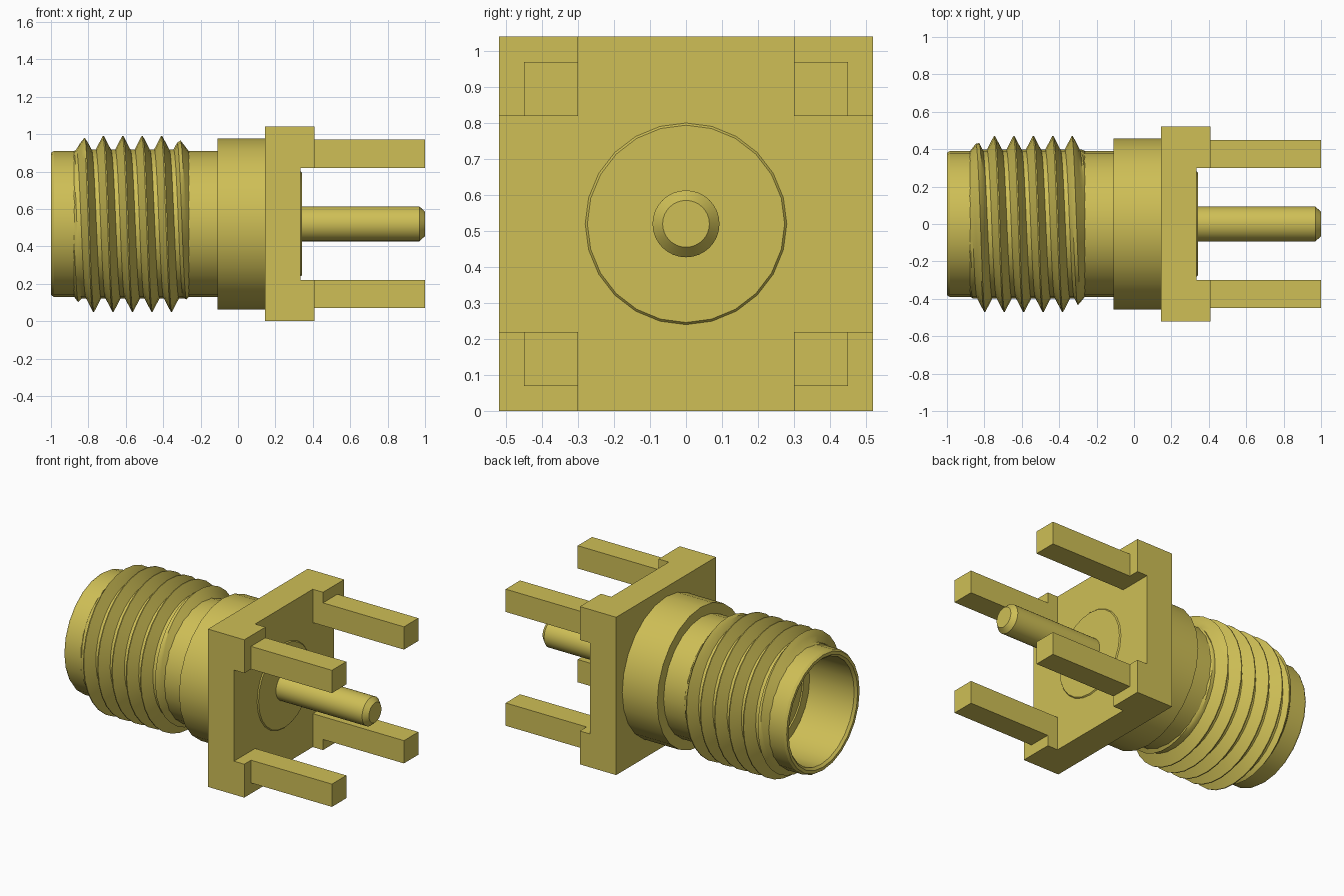
import bpy, bmesh, math
from mathutils import Vector

old = bpy.data.objects.get("Cube")
if old:
    bpy.data.objects.remove(old, do_unlink=True)

AXIS_Z = 0.52   # height of the connector axis
SIDES = 24

gold = bpy.data.materials.new("brushed gold")
gold.use_nodes = True
GOLD = (0.62, 0.52, 0.093, 1)
gold.diffuse_color = GOLD
gold.node_tree.nodes["Principled BSDF"].inputs["Base Color"].default_value = GOLD


def finish(name, bm, smooth=False):
    mesh = bpy.data.meshes.new(name)
    bm.to_mesh(mesh)
    bm.free()
    mesh.materials.append(gold)
    obj = bpy.data.objects.new(name, mesh)
    bpy.context.collection.objects.link(obj)
    if smooth:
        bpy.ops.object.select_all(action='DESELECT')
        obj.select_set(True)
        bpy.context.view_layer.objects.active = obj
        bpy.ops.object.shade_smooth_by_angle(angle=math.radians(30))
    return obj


def around(x, r, phi):
    return Vector((x, -r * math.sin(phi), AXIS_Z + r * math.cos(phi)))


def sweep(bm, rows):
    """Skin neighbouring rows of points with quads."""
    grid = [[bm.verts.new(p) for p in row] for row in rows]
    for a, b in zip(grid, grid[1:]):
        for j in range(len(a) - 1):
            bm.faces.new((a[j], b[j], b[j + 1], a[j + 1]))
    bmesh.ops.remove_doubles(bm, verts=bm.verts[:], dist=0.0001)
    bmesh.ops.dissolve_degenerate(bm, edges=bm.edges[:], dist=0.0001)


def revolve(name, profile, sides=SIDES):
    """Turn a profile of (x, radius) points about the connector axis."""
    bm = bmesh.new()
    sweep(bm, [[around(x, r, math.tau * i / sides) for x, r in profile]
               for i in range(sides + 1)])
    bmesh.ops.recalc_face_normals(bm, faces=bm.faces[:])
    return finish(name, bm, True)


def box(bm, lo, hi):
    lo, hi = Vector(lo), Vector(hi)
    verts = bmesh.ops.create_cube(bm, size=1)["verts"]
    for v in verts:
        v.co = Vector(((lo[k] + hi[k]) / 2 + v.co[k] * (hi[k] - lo[k]) for k in range(3)))


# Hollow barrel with its wider collar
revolve("barrel", [(0.145, 0.28), (0.145, 0.457), (-0.11, 0.457), (-0.11, 0.39),
                   (-0.985, 0.39), (-1.0, 0.38), (-1.0, 0.36), (-0.985, 0.345),
                   (-0.66, 0.345), (-0.66, 0.28), (0.145, 0.28)])

# Insulator core with a socket at the mating end and a thin disc at the rear
revolve("insulator", [(-0.4, 0), (-0.4, 0.075), (-0.65, 0.075), (-0.65, 0.28),
                      (0.335, 0.28), (0.342, 0.274), (0.342, 0)])

# Centre pin
revolve("centre_pin", [(0.3, 0), (0.3, 0.093), (0.97, 0.093), (1.0, 0.065), (1.0, 0)], 32)

# Helical screw thread, tapered off at both ends
PITCH, ROOT, CREST = 0.104, 0.398, 0.47
START, END = -0.88, -0.26
SHAPE = [(0, 1), (0.06, 1), (0.24, 0.5), (0.42, 0), (0.5, 0),
         (0.64, 0), (0.82, 0.5)]


def thread_point(turn, offset, height, phi):
    x = -0.72 + PITCH * (turn + offset - 0.03 + phi / math.tau)
    x = min(max(x, START), END)
    r = ROOT + (CREST - ROOT) * height
    r = min(r, 0.385 + 1.3 * (x - START), 0.385 + 1.3 * (END - x))
    return around(x, r, phi)


bm = bmesh.new()
STEPS = 32
sweep(bm, [[thread_point(t, o, h, math.tau * i / STEPS)
            for t in range(-4, 7) for o, h in SHAPE] for i in range(STEPS + 1)])
finish("screw_thread", bm, True)

# Square flange with a raised pad in each corner
HALF, INNER = 0.52, 0.30
bm = bmesh.new()
box(bm, (0.145, -HALF, 0), (0.335, HALF, 2 * HALF))
for s in (-1, 1):
    for normal in ((0, 1, 0), (0, 0, 1)):
        bmesh.ops.bisect_plane(bm, geom=bm.verts[:] + bm.edges[:] + bm.faces[:],
                               plane_co=(0, s * INNER, AXIS_Z + s * INNER), plane_no=normal)
bm.normal_update()
corners = []
for f in bm.faces:
    c = f.calc_center_median()
    if f.normal.x > 0.9 and abs(c.y) > INNER and abs(c.z - AXIS_Z) > INNER:
        corners.append(f)
for f in bmesh.ops.extrude_discrete_faces(bm, faces=corners)["faces"]:
    bmesh.ops.translate(bm, verts=f.verts[:], vec=(0.075, 0, 0))
bmesh.ops.recalc_face_normals(bm, faces=bm.faces[:])
finish("flange", bm)

# Four square mounting legs
for side, sy in (("back", 1), ("front", -1)):
    for level, sz in (("upper", 1), ("lower", -1)):
        ys = sorted((sy * INNER, sy * 0.45))
        zs = sorted((AXIS_Z + sz * INNER, AXIS_Z + sz * 0.45))
        bm = bmesh.new()
        box(bm, (0.41, ys[0], zs[0]), (1.0, ys[1], zs[1]))
        finish(f"{side}_{level}_leg", bm)
